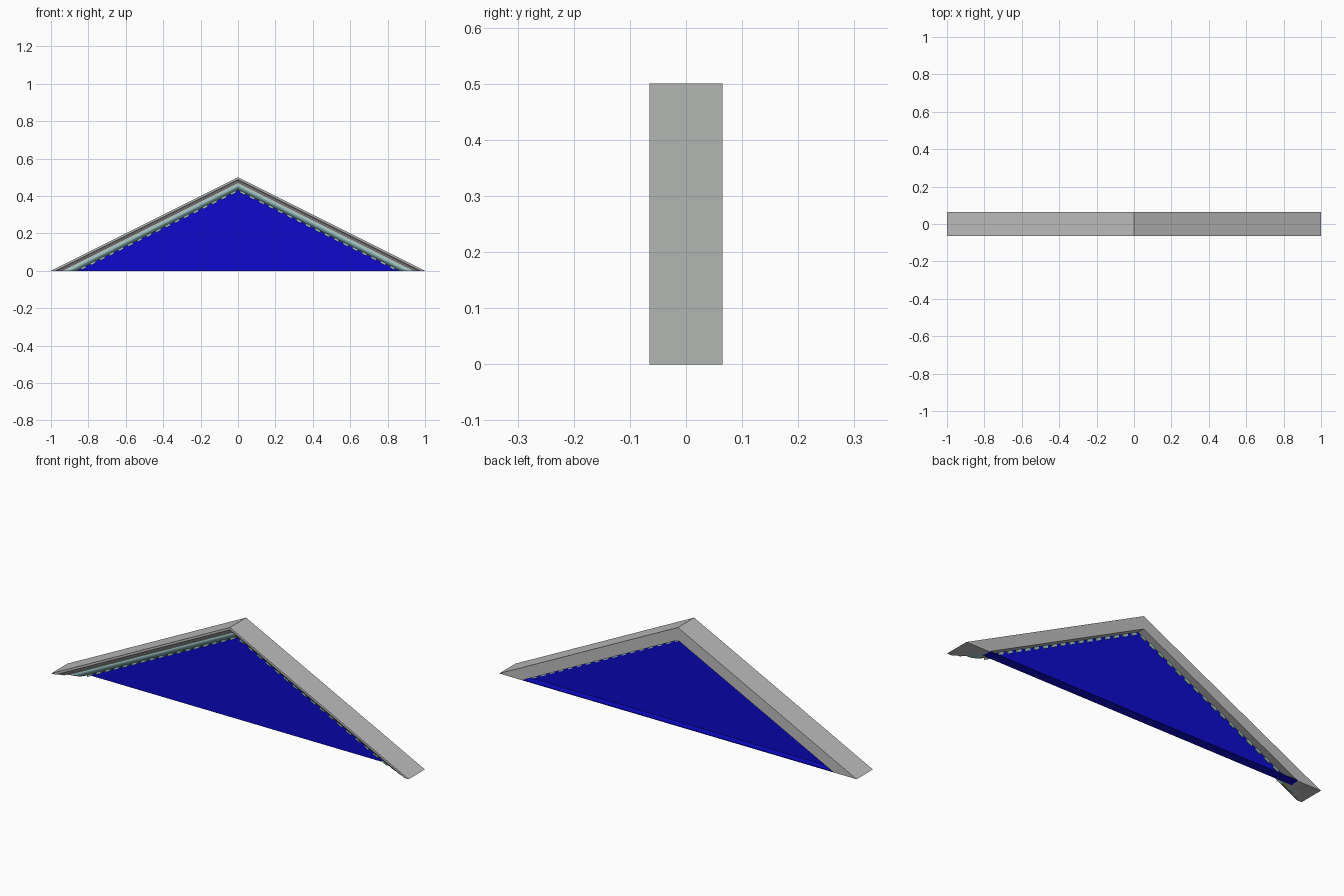
import bpy

cube = bpy.data.objects.get("Cube")
if cube:
    bpy.data.objects.remove(cube, do_unlink=True)

APEX = 0.5     # height of the gable; its half width is 1
HALF_D = 0.065


def material(name, rgb):
    m = bpy.data.materials.new(name)
    m.use_nodes = True
    m.diffuse_color = (*rgb, 1)
    m.node_tree.nodes["Principled BSDF"].inputs["Base Color"].default_value = (*rgb, 1)
    return m


GREY = material("stone grey", (0.5, 0.51, 0.5))
TEAL = material("pale teal", (0.36, 0.6, 0.6))
OLIVE = material("pale olive", (0.5, 0.5, 0.25))
BLUE = material("deep blue", (0.004, 0.003, 0.6))


def mesh_object(name, verts, faces, mat):
    me = bpy.data.meshes.new(name)
    me.from_pydata(verts, [], faces)
    me.materials.append(mat)
    ob = bpy.data.objects.new(name, me)
    bpy.context.collection.objects.link(ob)
    bpy.ops.object.select_all(action='DESELECT')
    bpy.context.view_layer.objects.active = ob
    ob.select_set(True)
    bpy.ops.object.mode_set(mode='EDIT')
    bpy.ops.mesh.select_all(action='SELECT')
    bpy.ops.mesh.normals_make_consistent(inside=False)
    bpy.ops.object.mode_set(mode='OBJECT')
    return ob


def gable_sweep(name, profile, mat):
    """Sweep a closed (drop below outer slope, y) profile along both slopes."""
    n = len(profile)
    verts = []
    for side in (-1, 0, 1):
        for d, y in profile:
            z = APEX - d if side == 0 else 0
            verts.append((side * (1 - 2 * d), y, z))
    faces = [list(range(n)), list(range(2 * n, 3 * n))]
    for k in (0, n):
        for i in range(n):
            j = (i + 1) % n
            faces.append([k + i, k + j, k + n + j, k + n + i])
    ob = mesh_object(name, verts, faces, mat)
    bpy.ops.object.shade_smooth_by_angle(angle=0.5)
    return ob


# Outer cornice: flat lip, cove and small fillet, plain back
gable_sweep("raking_cornice", [
    (0, -HALF_D), (0.012, -HALF_D), (0.016, -0.058), (0.021, -0.052),
    (0.026, -0.049), (0.03, -0.048), (0.03, -0.034), (0.037, -0.034),
    (0.037, -0.012), (0.064, -0.012), (0.064, HALF_D), (0, HALF_D)], GREY)

# Rounded coloured moulding under the cornice
gable_sweep("teal_moulding", [
    (0.037, -0.028), (0.043, -0.029), (0.05, -0.027), (0.056, -0.023),
    (0.062, -0.016), (0.067, -0.008), (0.067, 0.02), (0.037, 0.02)], TEAL)

# Thin bead behind the dentils
gable_sweep("olive_bead", [
    (0.064, -0.004), (0.07, -0.004), (0.07, 0.024), (0.064, 0.024)], OLIVE)

# Dentils: sheared blocks that follow both slopes
verts, faces = [], []
STEP, WIDTH = 0.05, 0.026
for side in (-1, 1):
    for i in range(17):
        x0 = 0.012 + i * STEP
        b = len(verts)
        for x in (x0, x0 + WIDTH):
            for d in (0.062, 0.077):
                for y in (-0.01, 0.032):
                    verts.append((side * x, y, max(0, APEX - d - x / 2)))
        faces += [[b + k for k in f] for f in (
            (0, 1, 3, 2), (4, 6, 7, 5), (0, 4, 5, 1),
            (2, 3, 7, 6), (0, 2, 6, 4), (1, 5, 7, 3))]
mesh_object("dentils", verts, faces, TEAL)


def prism(name, outline, y0, y1, mat):
    n = len(outline)
    verts = [(x, y, z) for y in (y0, y1) for x, z in outline]
    faces = [list(range(n)), list(range(n, 2 * n))]
    faces += [[i, (i + 1) % n, n + (i + 1) % n, n + i] for i in range(n)]
    return mesh_object(name, verts, faces, mat)


# Recessed triangular field and the ledge at its foot
prism("tympanum_panel", [(-0.875, 0), (0.875, 0), (0, 0.4375)], 0.02, 0.028, BLUE)
prism("base_ledge", [(-0.87, 0), (0.87, 0), (0.862, 0.004), (-0.862, 0.004)],
      0.02, HALF_D, BLUE)
